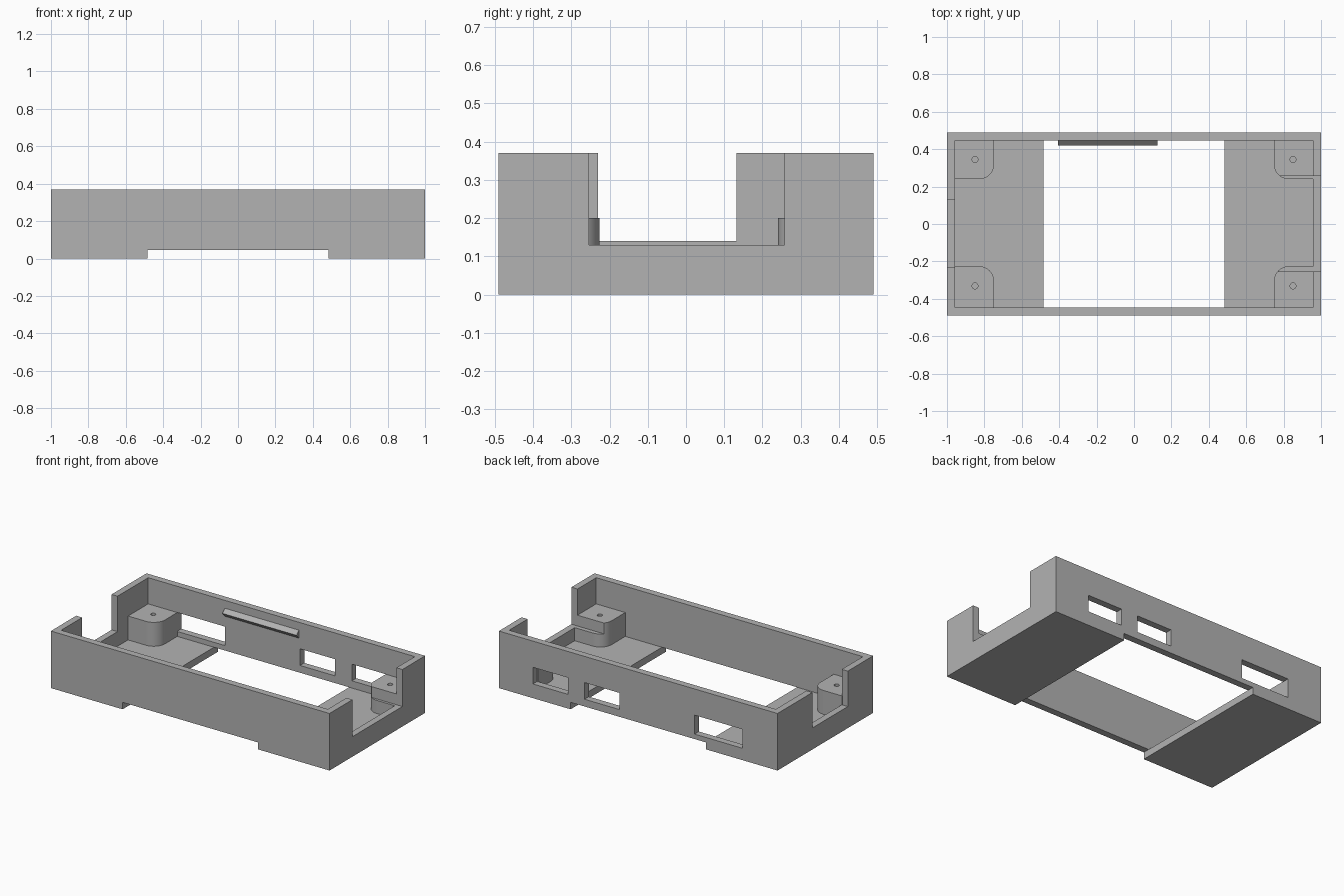
import bpy, bmesh
from math import pi, sin, cos, radians

if "Cube" in bpy.data.objects:
    bpy.data.objects.remove(bpy.data.objects["Cube"], do_unlink=True)

# Single grey plastic colour
grey = bpy.data.materials.new("grey_plastic")
grey.use_nodes = True
grey.diffuse_color = (0.45, 0.45, 0.45, 1)
bsdf = next(n for n in grey.node_tree.nodes if n.type == 'BSDF_PRINCIPLED')
bsdf.inputs["Base Color"].default_value = grey.diffuse_color

HALF_Y, HEIGHT = 0.49, 0.37
IN_X, IN_Y = 0.957, 0.446
FLOOR, POST_TOP = 0.045, 0.20
OPENING = 0.485


def prism(name, loop, offset):
    """Extrude a closed planar loop of points along an offset vector."""
    bm = bmesh.new()
    face = bm.faces.new([bm.verts.new(p) for p in loop])
    new = bmesh.ops.extrude_face_region(bm, geom=[face])["geom"]
    bmesh.ops.translate(bm, vec=offset, verts=[v for v in new if isinstance(v, bmesh.types.BMVert)])
    bmesh.ops.recalc_face_normals(bm, faces=bm.faces)
    mesh = bpy.data.meshes.new(name)
    bm.to_mesh(mesh)
    bm.free()
    mesh.materials.append(grey)
    obj = bpy.data.objects.new(name, mesh)
    bpy.context.collection.objects.link(obj)
    return obj


def box(name, x0, x1, y0, y1, z0, z1):
    loop = [(x0, y0, z0), (x1, y0, z0), (x1, y1, z0), (x0, y1, z0)]
    return prism(name, loop, (0, 0, z1 - z0))


def cut(obj, cutters):
    """Subtract each cutter, bake the result and drop the cutters."""
    for c in cutters:
        c.hide_render = True
        mod = obj.modifiers.new("cut", 'BOOLEAN')
        mod.operation, mod.solver, mod.object = 'DIFFERENCE', 'EXACT', c
    baked = bpy.data.meshes.new_from_object(obj.evaluated_get(bpy.context.evaluated_depsgraph_get()))
    obj.modifiers.clear()
    obj.data = baked
    for c in cutters:
        bpy.data.objects.remove(c, do_unlink=True)


def right_notch():
    return box("right_notch_cutter", 0.7, 1.1, -0.254, 0.257, 0.13, 0.5)


# Tray: walls and floor, opened in the middle, notched at both ends
tray = box("tray", -1, 1, -HALF_Y, HALF_Y, 0, HEIGHT)
cutters = [
    box("cavity_cutter", -IN_X, IN_X, -IN_Y, IN_Y, FLOOR, 0.5),
    box("floor_cutter", -OPENING, OPENING, -0.6, 0.6, -0.1, FLOOR),
    box("floor_opening_cutter", -OPENING, OPENING, -IN_Y, IN_Y, -0.1, 0.2),
    box("left_notch_cutter", -1.1, -0.9, -0.23, 0.132, 0.14, 0.5),
    right_notch(),
]
# Port windows in the back wall
for x0, x1, z0 in [(-0.75, -0.405, 0.077), (0.133, 0.385, 0.092), (0.505, 0.755, 0.092)]:
    cutters.append(box("port_cutter", x0, x1, 0.4, 0.6, z0, 0.2))
cut(tray, cutters)


def post(name, sx, sy, inner_y):
    """Screw post in a corner, rounded on its inward corner, with a blind hole."""
    xi, r, embed = 0.748, 0.08, 0.004
    xo, yo = IN_X + embed, IN_Y + embed
    pts = [(xo, yo), (xi, yo)]
    for i in range(13):
        a = pi + i / 12 * pi / 2
        pts.append((xi + r + r * cos(a), inner_y + r + r * sin(a)))
    pts.append((xo, inner_y))
    z0 = FLOOR - embed
    obj = prism(name, [(sx * x, sy * y, z0) for x, y in pts], (0, 0, POST_TOP - z0))
    cx, cy = sx * 0.85, sy * (inner_y + 0.105)
    ring = [(cx + 0.016 * cos(i * pi / 12), cy + 0.016 * sin(i * pi / 12), 0.06) for i in range(24)]
    cutters = [prism("hole_cutter", ring, (0, 0, 0.3))]
    if sx > 0:
        cutters.append(right_notch())
    cut(obj, cutters)
    return obj


posts = []
for side, sx in (("left", -1), ("right", 1)):
    posts.append(post(side + "_back_post", sx, 1, 0.24))
    posts.append(post(side + "_front_post", sx, -1, 0.226))

# Wedge-shaped snap ridge inside the back wall
ridge = [(-0.407, IN_Y + 0.003, 0.322), (-0.407, 0.421, 0.295), (-0.407, IN_Y + 0.003, 0.264)]
prism("snap_ridge", ridge, (0.532, 0, 0))

# Smooth the rounded posts, keep hard edges
bpy.ops.object.select_all(action='DESELECT')
for p in posts:
    p.select_set(True)
bpy.context.view_layer.objects.active = posts[0]
bpy.ops.object.shade_smooth_by_angle(angle=radians(30))
